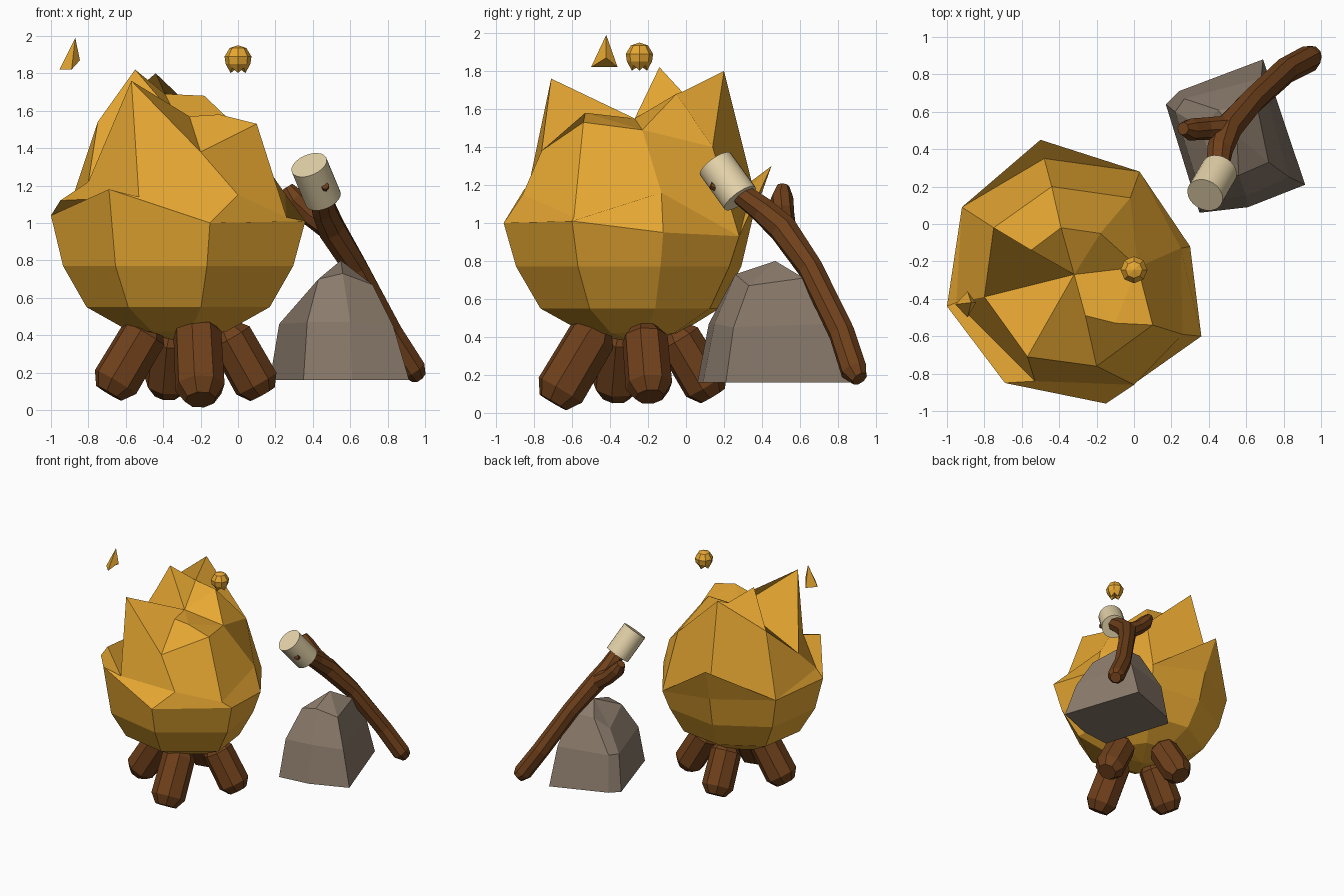
import bpy, bmesh, math
from mathutils import Vector

if "Cube" in bpy.data.objects:
    bpy.data.objects.remove(bpy.data.objects["Cube"])


def material(name, rgb):
    m = bpy.data.materials.new(name)
    m.diffuse_color = (*rgb, 1)
    m.use_nodes = True
    m.node_tree.nodes["Principled BSDF"].inputs["Base Color"].default_value = m.diffuse_color
    return m


GOLD = material("gold", (0.80, 0.39, 0.032))
WOOD = material("wood", (0.16, 0.052, 0.011))
STONE = material("stone", (0.26, 0.20, 0.15))
CREAM = material("cream", (0.78, 0.65, 0.40))


def loft(name, rings, bottom, top, mat):
    """Skin equal-length rings; close with a fan to a point, or a flat cap when None."""
    bm = bmesh.new()
    loops = [[bm.verts.new(p) for p in ring] for ring in rings]
    n = len(loops[0])
    for a, b in zip(loops, loops[1:]):
        for i in range(n):
            j = (i + 1) % n
            bm.faces.new((a[i], a[j], b[j], b[i]))
    for loop, tip in ((loops[0], bottom), (loops[-1], top)):
        if tip is None:
            bm.faces.new(loop)
        else:
            v = bm.verts.new(tip)
            for i in range(n):
                bm.faces.new((loop[i], loop[(i + 1) % n], v))
    bmesh.ops.remove_doubles(bm, verts=bm.verts, dist=0.001)
    bmesh.ops.recalc_face_normals(bm, faces=bm.faces)
    me = bpy.data.meshes.new(name)
    bm.to_mesh(me)
    bm.free()
    me.materials.append(mat)
    ob = bpy.data.objects.new(name, me)
    bpy.context.collection.objects.link(ob)
    return ob


def tube(name, path, radii, mat, sides=8):
    """Sweep a polygon along a path with one radius per point."""
    pts = [Vector(p) for p in path]
    rings = []
    for k, p in enumerate(pts):
        t = (pts[min(k + 1, len(pts) - 1)] - pts[max(k - 1, 0)]).normalized()
        u = t.cross(Vector((1, 0.2, 0))).normalized()
        w = t.cross(u)
        angles = [2 * math.pi * (i + 0.5) / sides for i in range(sides)]
        rings.append([p + radii[k] * (u * math.cos(a) + w * math.sin(a)) for a in angles])
    return loft(name, rings, None, None, mat)


# Flame: bowl rings shrunk from the widest ring, then a jagged crown
wide = [(-1, -.44, 1.04), (-.69, -.85, 1.18), (-.15, -.96, 1.0), (.36, -.60, 1.01),
        (.30, -.12, .95), (.03, .28, .93), (-.47, .35, 1.02), (-.92, .09, 1.03)]
rim = [(-.95, -.42, 1.12), (-.53, -.84, 1.14), (0, -.86, 1.15), (.26, -.59, 1.03),
       (.25, -.13, 1.16), (.03, .28, .93), (-.50, .45, 1.30), (-.92, .09, 1.03)]
lip = rim[:6] + [(-.48, .35, 1.20)] + rim[7:]
peaks = [(-.80, -.39, 1.22), (-.57, -.71, 1.76), (-.20, -.76, 1.38), (.10, -.54, 1.53),
         (.02, -.23, 1.49), (-.02, .14, 1.40), (-.44, .20, 1.80), (-.75, -.02, 1.54)]
hollow = (-.32, -.27, 1.55)
inner = [hollow, hollow, (-.26, -.49, 1.57), (-.10, -.53, 1.58),
         (.02, -.23, 1.49), (-.18, -.05, 1.68), (-.39, -.02, 1.69), (-.55, -.14, 1.82)]
cx, cy = -.32, -.27
bowl = [[(cx + s * (x - cx), cy + s * (y - cy), z) for x, y, _ in wide]
        for s, z in ((.38, .42), (.72, .55), (.905, .77))]
loft("flame", bowl + [wide, rim, lip, peaks, inner], (cx, cy, .37), hollow, GOLD)

# Four leaning logs with chamfered ends
logs = {"front": ((-.20, -.70, .055), (-.22, -.46, .46), .135),
        "right": ((.13, -.19, .085), (-.07, -.22, .44), .125),
        "left": ((-.69, -.37, .09), (-.47, -.34, .46), .13),
        "back": ((-.38, .14, .09), (-.35, -.07, .44), .125)}
for side, (foot, head, r) in logs.items():
    a, b = Vector(foot), Vector(head)
    tube(side + "_log", [a, a.lerp(b, .16), a.lerp(b, .86), b],
         [r * .62, r, r * .97, r * .6], WOOD)

# Rock with a flat base
base = [(.35, .06, .16), (.61, .09, .16), (.915, .21, .16),
        (.69, .88, .16), (.24, .71, .16), (.17, .64, .16)]
middle = [(.37, .12, .47), (.60, .15, .47), (.83, .25, .45),
          (.68, .78, .47), (.27, .67, .46), (.22, .60, .46)]
upper = [(.43, .26, .70), (.56, .26, .73), (.72, .33, .67),
         (.66, .62, .71), (.45, .61, .71), (.36, .52, .61)]
loft("rock", [base, middle, upper], None, (.55, .47, .80), STONE)

# Toasting stick with a side fork
tube("stick", [(.965, .915, .18), (.935, .885, .22), (.81, .82, .42), (.63, .655, .76), (.50, .51, .97),
               (.46, .40, 1.07), (.445, .28, 1.16), (.465, .13, 1.20)],
     [.045, .072, .07, .068, .078, .07, .06, .02], WOOD)
tube("stick_fork", [(.50, .51, .97), (.38, .51, 1.05), (.30, .505, 1.13), (.262, .51, 1.19)],
     [.07, .06, .06, .035], WOOD)

# Marshmallow
mallow = tube("marshmallow", [(.455, .285, 1.13), (.38, .155, 1.31)], [.1, .1], CREAM, 24)
bpy.context.view_layer.objects.active = mallow
mallow.select_set(True)
bpy.ops.object.shade_smooth_by_angle(angle=math.radians(40))


# Round spark with a ragged underside
def spark_ring(even, odd):
    ring = []
    for i in range(8):
        r, z = odd if i % 2 else even
        a = math.pi * i / 4
        ring.append((r * math.cos(a), -.245 + r * math.sin(a), 1.88 + z))
    return ring


loft("round_spark", [spark_ring((.04, -.078), (.045, -.05)), spark_ring((.066, -.03), (.066, -.03)),
                     spark_ring((.072, .01), (.072, .01)), spark_ring((.045, .055), (.045, .055))],
     (0, -.245, 1.83), (0, -.245, 1.95), GOLD)

# Pointed spark
loft("pointed_spark", [[(-.955, -.43, 1.82), (-.89, -.50, 1.82), (-.845, -.42, 1.87), (-.89, -.36, 1.82)]],
     None, (-.87, -.42, 1.99), GOLD)
